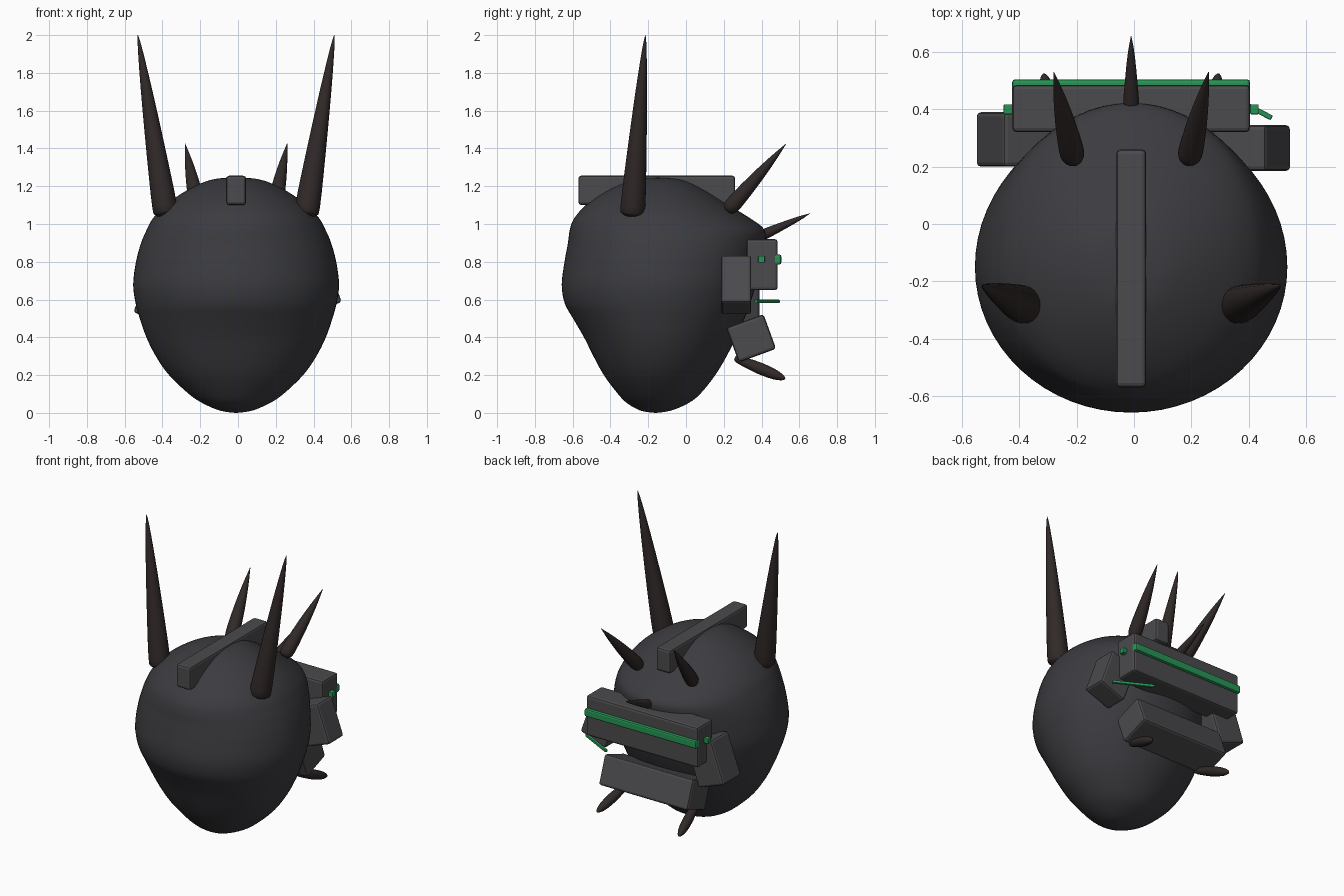
import bpy, bmesh, math
from mathutils import Vector

if "Cube" in bpy.data.objects:
    bpy.data.objects.remove(bpy.data.objects["Cube"])

CX = -0.01  # the model's own mirror plane


def material(name, rgb):
    m = bpy.data.materials.new(name)
    m.diffuse_color = (*rgb, 1)
    m.use_nodes = True
    m.node_tree.nodes["Principled BSDF"].inputs["Base Color"].default_value = m.diffuse_color
    return m


SKIN = material("skin", (0.045, 0.045, 0.052))
PANEL = material("panel", (0.07, 0.07, 0.075))
HORN = material("horn", (0.03, 0.022, 0.021))
GREEN = material("green", (0.02, 0.30, 0.09))


def loft(name, rings, mat):
    """Skin a list of equal-length point rings and cap both ends."""
    bm = bmesh.new()
    rows = [[bm.verts.new(p) for p in ring] for ring in rings]
    n = len(rows[0])
    for a, b in zip(rows, rows[1:]):
        for i in range(n):
            j = (i + 1) % n
            bm.faces.new((a[i], a[j], b[j], b[i]))
    bm.faces.new(rows[0][::-1])
    bm.faces.new(rows[-1])
    bmesh.ops.recalc_face_normals(bm, faces=bm.faces)
    me = bpy.data.meshes.new(name)
    bm.to_mesh(me)
    bm.free()
    for p in me.polygons:
        p.use_smooth = True
    me.materials.append(mat)
    ob = bpy.data.objects.new(name, me)
    bpy.context.collection.objects.link(ob)
    return ob


def smooth_rows(rows, steps):
    """Catmull-Rom resampling of rows of numbers."""
    out = []
    for k in range(len(rows) - 1):
        quad = (rows[max(k - 1, 0)], rows[k], rows[k + 1], rows[min(k + 2, len(rows) - 1)])
        for s in range(steps):
            t = s / steps
            out.append([0.5 * (2 * b + (c - a) * t + (2 * a - 5 * b + 4 * c - d) * t * t
                               + (3 * b - a - 3 * c + d) * t ** 3) for a, b, c, d in zip(*quad)])
    return out + [list(rows[-1])]


def box(name, loc, size, mat, rot=(0, 0, 0), bevel=0.015):
    bpy.ops.mesh.primitive_cube_add(size=1, location=loc, rotation=[math.radians(a) for a in rot])
    ob = bpy.context.object
    ob.name = name
    ob.scale = size
    bpy.ops.object.transform_apply(location=False, rotation=False, scale=True)
    ob.data.materials.append(mat)
    b = ob.modifiers.new("bevel", 'BEVEL')
    b.width, b.segments = bevel, 2
    return ob


def horn(name, base, tip, profile):
    """Round horn from base to tip; profile = (fraction along, radius)."""
    base, tip = Vector(base), Vector(tip)
    axis = tip - base
    q = axis.to_track_quat('Z', 'Y')
    rings = []
    for t, r in smooth_rows(profile, 3):
        r = max(r, 0.001)
        rings.append([base + axis * t + q @ Vector((r * math.cos(a), r * math.sin(a), 0))
                      for a in (2 * math.pi * i / 20 for i in range(20))])
    return loft(name, rings, HORN)


# Head: (height, half width, front y, back y)
head = [
    (0.0, 0.004, -0.164, -0.156), (0.012, 0.085, -0.24, -0.08), (0.05, 0.175, -0.31, 0.01),
    (0.1, 0.25, -0.36, 0.075), (0.2, 0.355, -0.435, 0.155), (0.3, 0.425, -0.49, 0.215),
    (0.4, 0.475, -0.54, 0.265), (0.5, 0.51, -0.598, 0.31), (0.58, 0.532, -0.642, 0.34),
    (0.68, 0.545, -0.658, 0.37), (0.8, 0.53, -0.643, 0.395), (0.9, 0.503, -0.625, 0.418),
    (0.97, 0.473, -0.615, 0.415), (1.03, 0.44, -0.592, 0.34), (1.1, 0.375, -0.53, 0.225),
    (1.17, 0.275, -0.43, 0.115), (1.22, 0.175, -0.325, 0.02), (1.24, 0.1, -0.25, -0.05),
    (1.248, 0.004, -0.154, -0.146)]
rings = []
for z, w, yf, yb in smooth_rows(head, 4):
    ring = []
    for i in range(64):
        a = 2 * math.pi * i / 64
        c, s = math.cos(a), math.sin(a)
        mid = min(max(-0.15, yf + 0.002), yb - 0.002)
        ring.append((CX + w * c, mid + s * (yb - mid if s > 0 else mid - yf), max(z, 0)))
    rings.append(ring)
loft("head", rings, SKIN)

# Crest bar on top
box("crest", (CX, -0.155, 1.178), (0.105, 0.83, 0.155), PANEL)

# Horns, mirrored pairs and one in the middle
LONG = [(0, 0.03), (0.015, 0.055), (0.06, 0.066), (0.35, 0.052), (0.7, 0.03), (0.93, 0.011), (1, 0.001)]
MID = [(0, 0.02), (0.03, 0.035), (0.12, 0.043), (0.45, 0.034), (0.75, 0.019), (1, 0.001)]
SMALL = [(0, 0.015), (0.1, 0.028), (0.5, 0.02), (0.8, 0.011), (1, 0.001)]
BLUNT = [(0, 0.012), (0.1, 0.022), (0.5, 0.031), (0.8, 0.026), (0.95, 0.014), (1, 0.002)]
for side, s in (("left", -1), ("right", 1)):
    horn("front_horn_" + side, (CX + s * 0.37, -0.285, 1.04), (CX + s * 0.52, -0.215, 2.0), LONG)
    horn("back_horn_" + side, (CX + s * 0.20, 0.22, 1.07), (CX + s * 0.27, 0.53, 1.425), MID)
    horn("lower_spike_" + side, (CX + s * 0.255, 0.26, 0.29), (CX + s * 0.305, 0.525, 0.18), BLUNT)
    # green studs on the ends of the upper box
    box("stud_" + side, (CX + s * 0.43, 0.4, 0.813), (0.03, 0.035, 0.035), GREEN, bevel=0.004)
horn("middle_horn", (CX, 0.38, 0.93), (CX, 0.655, 1.055), SMALL)

# Boxes at the back of the head
box("upper_back_box", (CX, 0.403, 0.785), (0.83, 0.165, 0.27), PANEL)
box("lower_back_box", (CX, 0.345, 0.395), (0.66, 0.21, 0.195), PANEL, rot=(20, 0, 0))
box("side_box_right", (0.41, 0.265, 0.677), (0.2, 0.16, 0.265), PANEL, rot=(0, -20, 0))
box("side_box_left", (-0.41, 0.295, 0.635), (0.2, 0.19, 0.29), PANEL, rot=(0, 20, 0))

# Green trim strip and loose rod
box("trim_strip", (CX, 0.482, 0.812), (0.83, 0.045, 0.052), GREEN, bevel=0.01)
box("rod", (0.365, 0.43, 0.59), (0.26, 0.018, 0.018), GREEN, rot=(0, 0, -27.5), bevel=0.004)
